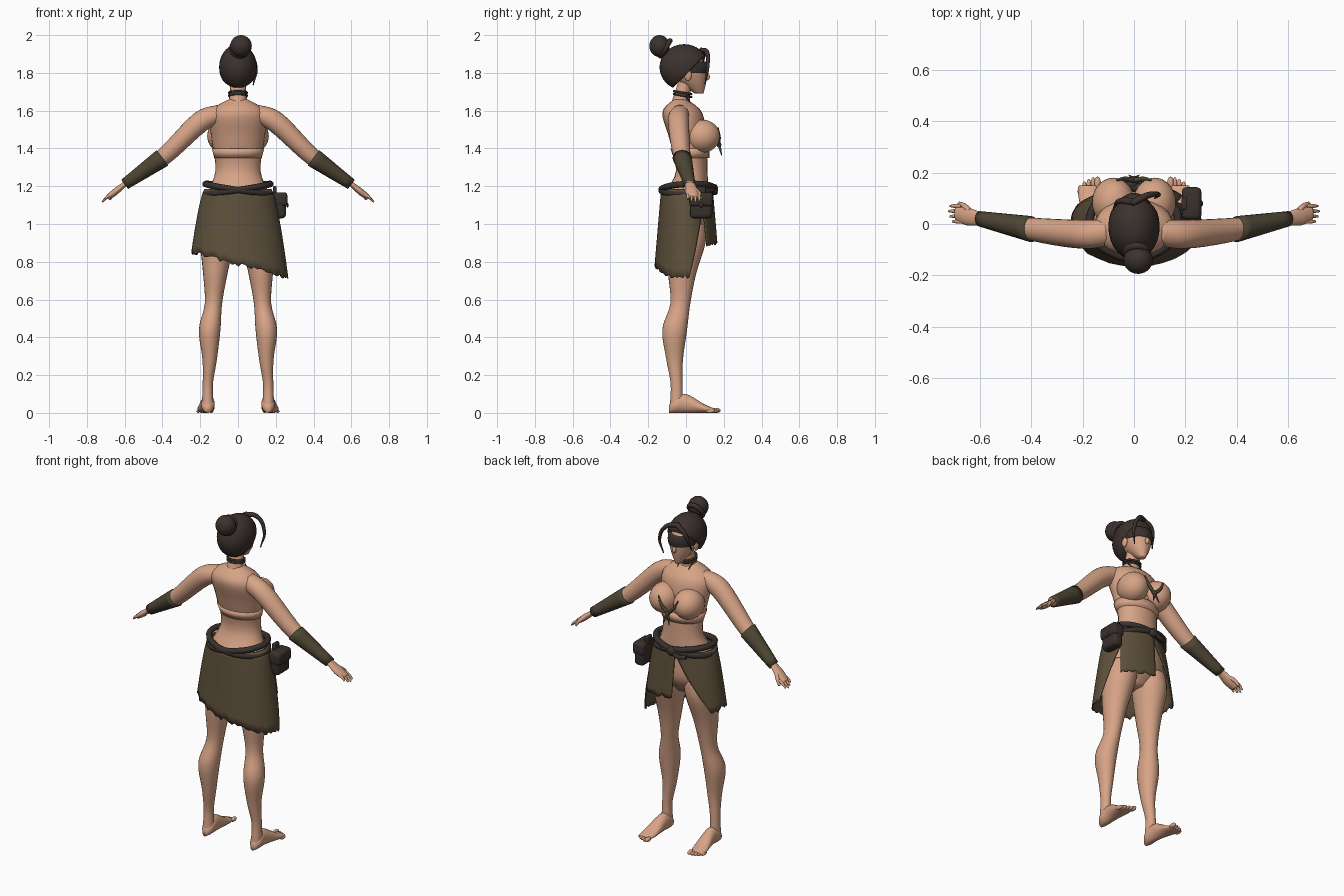
import bpy, bmesh, random
from math import sin, cos, pi, radians
from mathutils import Vector, Matrix

random.seed(4)
if "Cube" in bpy.data.objects:
    bpy.data.objects.remove(bpy.data.objects["Cube"])


def material(name, *color):
    mat = bpy.data.materials.new(name)
    mat.use_nodes = True
    mat.diffuse_color = (*color, 1)
    mat.node_tree.nodes["Principled BSDF"].inputs["Base Color"].default_value = (*color, 1)
    return mat


skin = material("skin", .68, .37, .24)
hair = material("dark hair", .045, .032, .027)
cloth = material("olive cloth", .11, .08, .043)
wrap = material("dark olive wrap", .075, .06, .034)
leather = material("dark leather", .04, .031, .027)

X, Y, Z = Vector((1, 0, 0)), Vector((0, 1, 0)), Vector((0, 0, 1))


def finish(name, bm, mat):
    bmesh.ops.recalc_face_normals(bm, faces=bm.faces)
    mesh = bpy.data.meshes.new(name)
    bm.to_mesh(mesh)
    bm.free()
    mesh.shade_smooth()
    mesh.materials.append(mat)
    ob = bpy.data.objects.new(name, mesh)
    bpy.context.collection.objects.link(ob)
    return ob


def spline(before, start, end, after, t):
    """Smooth curve from start to end, guided by the neighbouring points."""
    slope_in, slope_out = (end - before) / 2, (after - start) / 2
    gap = end - start
    return (start + slope_in * t + (3 * gap - 2 * slope_in - slope_out) * t ** 2
            + (slope_in + slope_out - 2 * gap) * t ** 3)


def loft(name, rings, mat, across=X, along=Y, side=1, sides=24, steps=5):
    """Skin rings of (x, y, z, radius, optional second radius)."""
    rows = [Vector((*ring, ring[-1])[:5]) for ring in rings]
    path = []
    for i in range(len(rows) - 1):
        before, after = rows[max(i - 1, 0)], rows[min(i + 2, len(rows) - 1)]
        path += [spline(before, rows[i], rows[i + 1], after, k / steps) for k in range(steps)]
    path.append(rows[-1])
    bm = bmesh.new()
    loops = []
    for row in path:
        loop = []
        for k in range(sides):
            angle = 2 * pi * k / sides
            point = Vector(row[:3]) + across * row[3] * cos(angle) + along * row[4] * sin(angle)
            loop.append(bm.verts.new((point.x * side, point.y, point.z)))
        loops.append(loop)
    for low, high in zip(loops, loops[1:]):
        for k in range(sides):
            bm.faces.new((low[k - 1], low[k], high[k], high[k - 1]))
    bm.faces.new(loops[0])
    bm.faces.new(loops[-1])
    return finish(name, bm, mat)


def placed(centre, size):
    return Matrix.Translation(centre) @ Matrix.Diagonal((*size, 1))


def ball(name, centre, radii, mat, cut=None):
    bm = bmesh.new()
    bmesh.ops.create_uvsphere(bm, u_segments=28, v_segments=18, radius=1, matrix=placed(centre, radii))
    if cut:
        point, normal = cut
        bmesh.ops.bisect_plane(bm, geom=bm.verts[:] + bm.edges[:] + bm.faces[:],
                               plane_co=point, plane_no=normal, clear_outer=True)
        bmesh.ops.holes_fill(bm, edges=[edge for edge in bm.edges if edge.is_boundary])
    return finish(name, bm, mat)


def cord(name, points, radius, mat, cyclic=False, tip=1):
    """Round cord through the points, narrowing to the given share at its tip."""
    curve = bpy.data.curves.new(name, "CURVE")
    curve.dimensions = "3D"
    curve.bevel_depth, curve.bevel_resolution, curve.resolution_u = radius, 3, 6
    curve.use_fill_caps = True
    path = curve.splines.new("BEZIER")
    last = len(points) - 1
    path.bezier_points.add(last)
    for i, (knot, point) in enumerate(zip(path.bezier_points, points)):
        knot.co = point
        knot.handle_left_type = knot.handle_right_type = "AUTO"
        knot.radius = 1 + (tip - 1) * (i / last) ** 2
    path.use_cyclic_u = cyclic
    curve.materials.append(mat)
    bpy.context.collection.objects.link(bpy.data.objects.new(name, curve))


def hoop(name, centre, width, depth, radius, mat, tilt_x=0, tilt_y=0):
    angles = [2 * pi * k / 12 for k in range(12)]
    points = [Vector(centre) + Vector((width * cos(a), depth * sin(a), tilt_x * cos(a) + tilt_y * sin(a)))
              for a in angles]
    cord(name, points, radius, mat, cyclic=True)


def box(name, centre, size, bevel, mat):
    bm = bmesh.new()
    bmesh.ops.create_cube(bm, size=1, matrix=placed(centre, size))
    bmesh.ops.bevel(bm, geom=bm.edges[:], offset=bevel, segments=3, profile=.5, affect="EDGES")
    return finish(name, bm, mat)


def drape(name, start, end, hem, mat, offset=0, columns=56, rows=10, top=1.185):
    """Hanging sheet; start and end are (top, bottom) angles measured from the back."""
    bm = bmesh.new()
    grid = []
    for i in range(columns + 1):
        tear = random.uniform(-.012, .012)
        line = []
        for j in range(rows + 1):
            t = j / rows
            first = start[0] + (start[1] - start[0]) * t
            final = end[0] + (end[1] - end[0]) * t
            angle = radians(first + (final - first) * i / columns)
            drop = max(top - hem(angle) - tear, 0) * t
            width = .178 + .15 * drop ** .7 + offset
            depth = .132 + .085 * drop + offset
            line.append(bm.verts.new((width * sin(angle), -depth * cos(angle), top - drop)))
        grid.append(line)
    for left, right in zip(grid, grid[1:]):
        for j in range(rows):
            bm.faces.new((left[j], right[j], right[j + 1], left[j + 1]))
    finish(name, bm, mat).modifiers.new("thickness", "SOLIDIFY").thickness = .006


# Torso and neck
loft("torso", [(0, 0, .9, .06), (0, -.01, 1, .18), (0, 0, 1.14, .17), (0, .03, 1.28, .12),
               (0, .01, 1.45, .14), (0, -.02, 1.59, .15), (0, -.03, 1.66, .05)], skin, along=Y * .7)
loft("neck", [(0, -.03, 1.62, .055), (0, -.02, 1.69, .042), (0, .01, 1.78, .042)], skin)
loft("chest_band", [(0, .03, 1.35, .126), (0, .02, 1.4, .138)], skin, along=Y * .75, steps=1)

# Limb profiles
arm = [(.08, -.03, 1.59, .05), (.2, -.04, 1.54, .056), (.4, -.02, 1.35, .045), (.6, .02, 1.21, .024)]
bracer = [(x, y, z, radius + .006) for x, y, z, radius in arm[2:]]
hand = [(.59, .02, 1.22, .024), (.65, .03, 1.17, .035), (.69, .04, 1.14, .028)]
leg = [(.1, 0, 1, .09), (.11, 0, .9, .09), (.12, -.02, .74, .065), (.13, -.03, .58, .046),
       (.15, -.06, .44, .057), (.15, -.06, .28, .038), (.16, -.05, .15, .027), (.16, -.05, .03, .032)]
foot = [(x, y, height, width, height) for x, y, width, height in (
    (.16, -.09, .014, .02), (.16, -.06, .034, .04), (.16, 0, .035, .05), (.17, .1, .045, .022),
    (.175, .15, .036, .012))]
arm_normal = Vector((.6, 0, .8))

for word, side in (("left", 1), ("right", -1)):
    # Arms, wrapped forearms and hands
    loft(word + "_arm", arm, skin, Y, arm_normal, side)
    loft(word + "_bracer", bracer, wrap, Y, arm_normal, side)
    loft(word + "_hand", hand, skin, Y, arm_normal * .5, side)
    for k, reach in enumerate((.03, .04, .045, .04)):
        y = .01 + .02 * k
        knuckle, fingertip = Vector((.67, y, 1.155)), Vector((.675 + reach, y, 1.16 - reach))
        bend = (knuckle + fingertip) / 2 + arm_normal * .004
        cord(f"{word}_finger_{k + 1}", [(p.x * side, p.y, p.z) for p in (knuckle, bend, fingertip)],
             .009, skin, tip=.5)
    cord(word + "_thumb", [(side * .64, .05, 1.18), (side * .66, .07, 1.16), (side * .68, .08, 1.13)],
         .012, skin, tip=.6)
    # Legs and bare feet
    loft(word + "_leg", leg, skin, along=Y * 1.15, side=side)
    loft(word + "_foot", foot, skin, X, Z, side)
    for k in range(5):
        radius = .009 if k else .013
        ball(f"{word}_toe_{k + 1}", (side * (.142 + .017 * k), .16 - .002 * k * k, radius),
             (radius, .024, radius), skin)
    # Chest with ragged neckline trim and knot tails
    ball(word + "_chest", (side * .08, .085, 1.465), (.083, .095, .087), skin)
    cord(word + "_neckline_trim", [(0, .17, 1.42), (side * .04, .175, 1.46), (side * .066, .17, 1.51)],
         .011, wrap, tip=.3)
    cord(word + "_knot_tail", [(0, .175, 1.42), (side * .02, .19, 1.36)], .009, wrap, tip=.2)
    ball(word + "_ear", (side * .076, .01, 1.79), (.012, .02, .033), skin)
ball("chest_knot", (0, .175, 1.42), (.015, .012, .014), wrap)

# Head, blindfold and hair
loft("head", [(0, .07, 1.69, .018), (0, .03, 1.76, .062), (0, .01, 1.83, .078), (0, 0, 1.92, .045)],
     skin, along=Y * 1.25)
ball("nose", (0, .11, 1.78), (.011, .016, .02), skin)
loft("blindfold", [(0, .015, 1.8, .081), (0, .015, 1.83, .084), (0, .01, 1.86, .081)], leather, along=Y * 1.26)
ball("hair_cap", (0, -.01, 1.83), (.1, .13, .122), hair, cut=((0, 0, 1.79), (0, 1, -1)))
ball("hair_bun", (.016, -.14, 1.942), (.057, .054, .058), hair)
hoop("bun_tie", (.01, -.11, 1.93), .042, .025, .014, hair, tilt_y=.04)
cord("left_hair_strand", [(-.01, .08, 1.92), (.05, .11, 1.91), (.095, .115, 1.83), (.08, .1, 1.735)],
     .014, hair, tip=.2)
cord("right_hair_strand", [(0, .085, 1.92), (-.05, .09, 1.885), (-.08, .06, 1.78)], .015, hair, tip=.2)

# Choker and pendant
for i in range(2):
    hoop(f"choker_{i + 1}", (0, -.018, 1.68 + .015 * i), .047, .046, .006, leather, tilt_y=-.008)
cord("necklace", [(-.045, 0, 1.67), (0, .07, 1.59), (.045, 0, 1.67)], .003, leather)
ball("pendant", (0, .075, 1.58), (.009, .007, .015), leather)

# Skirt: torn main wrap and front panel
drape("skirt_wrap", (-176, -118), (138, 96), lambda a: .785 - .067 * sin(a), cloth)
drape("skirt_front_panel", (125, 132), (187, 184), lambda a: .91 - .03 * sin(a), cloth, offset=.01, columns=16)

# Crossed belts, knot and hip pouch
for i, tilt in enumerate((.026, -.026)):
    hoop(f"belt_{i + 1}", (0, .006, 1.186), .172, .136, .017, leather, tilt_x=tilt, tilt_y=.006)
ball("belt_knot", (-.01, .152, 1.185), (.03, .018, .026), leather)
cord("belt_tail", [(-.02, .155, 1.18), (-.06, .155, 1.165), (-.1, .14, 1.17)], .012, leather)
box("hip_pouch", (.222, .08, 1.095), (.064, .118, .13), .02, leather)
box("pouch_flap", (.224, .08, 1.13), (.076, .126, .076), .018, leather)
ball("pouch_button", (.262, .08, 1.1), (.006, .012, .012), leather)
box("pouch_loop", (.195, .08, 1.175), (.02, .05, .05), .006, leather)
